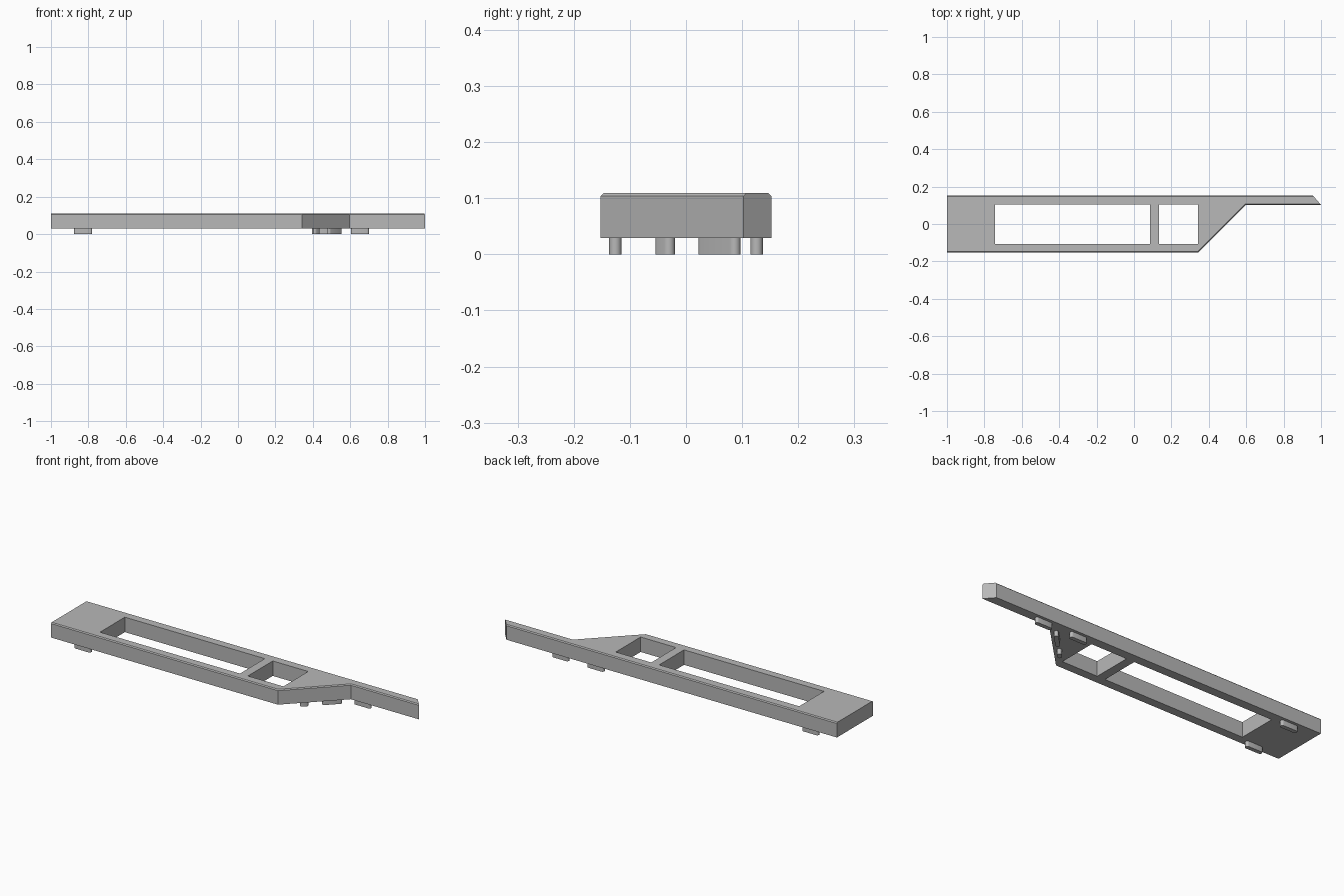
import bpy, bmesh, math

if "Cube" in bpy.data.objects:
    bpy.data.objects.remove(bpy.data.objects["Cube"])

FLOOR, TOP = 0.029, 0.109      # underside and top of the frame
HALF = 0.152                   # half depth of the frame
PEG_R = 0.011

grey = bpy.data.materials.new("plain_grey")
grey.use_nodes = True
colour = (0.48, 0.48, 0.48, 1)
grey.diffuse_color = colour
grey.node_tree.nodes["Principled BSDF"].inputs["Base Color"].default_value = colour


def prism(name, outline, z0, z1, chamfer=0.0):
    """Extrude a flat outline upward; optionally chamfer the top edges of its long sides."""
    bm = bmesh.new()
    base = bm.faces.new([bm.verts.new((x, y, z0)) for x, y in outline])
    grown = bmesh.ops.extrude_face_region(bm, geom=[base])["geom"]
    bmesh.ops.translate(bm, vec=(0, 0, z1 - z0),
                        verts=[g for g in grown if isinstance(g, bmesh.types.BMVert)])
    bmesh.ops.recalc_face_normals(bm, faces=bm.faces)
    if chamfer:
        rims = [e for e in bm.edges
                if all(v.co.z > z1 - 0.001 for v in e.verts) and e.calc_length() > 0.32]
        bmesh.ops.bevel(bm, geom=rims, offset=chamfer, segments=1, affect="EDGES")
    mesh = bpy.data.meshes.new(name)
    bm.to_mesh(mesh)
    bm.free()
    mesh.materials.append(grey)
    obj = bpy.data.objects.new(name, mesh)
    bpy.context.collection.objects.link(obj)
    return obj


def activate(obj):
    bpy.ops.object.select_all(action="DESELECT")
    obj.select_set(True)
    bpy.context.view_layer.objects.active = obj


# Frame slab with a slanted shoulder and a narrow rail
frame = prism("frame", [(-1, -HALF), (0.343, -HALF), (0.597, 0.102), (1, 0.102),
                        (0.957, HALF), (-1, HALF)], FLOOR, TOP, 0.005)

# Long and short window openings, separated by a cross bar
for x0, x1 in ((-0.743, 0.086), (0.133, 0.343)):
    cutter = prism("opening_cutter", [(x0, -0.106), (x1, -0.106), (x1, 0.104), (x0, 0.104)],
                   FLOOR - 0.1, TOP + 0.1)
    cutter.hide_render = True
    activate(frame)
    cut = frame.modifiers.new("opening", "BOOLEAN")
    cut.operation, cut.solver, cut.object = "DIFFERENCE", "EXACT", cutter
    bpy.ops.object.modifier_apply(modifier=cut.name)
    bpy.data.objects.remove(cutter)


def peg(name, x, y, length, angle=0.0):
    """Round-ended locating peg under the frame."""
    straight = length / 2 - PEG_R
    outline = []
    for side in (1, -1):
        for i in range(9):
            a = math.pi * (i / 8 - 0.5)
            u, v = side * (straight + PEG_R * math.cos(a)), side * PEG_R * math.sin(a)
            outline.append((x + u * math.cos(angle) - v * math.sin(angle),
                            y + u * math.sin(angle) + v * math.cos(angle)))
    obj = prism(name, outline, 0, FLOOR + 0.002)
    activate(obj)
    bpy.ops.object.shade_smooth_by_angle(angle=math.radians(35))


# Pegs along the rails
peg("front_end_peg", -0.828, -0.126, 0.097)
for label, x in (("end", -0.828), ("middle", 0.443), ("rail", 0.652)):
    peg("back_" + label + "_peg", x, 0.126, 0.097)

# Pegs along the slanted shoulder
peg("shoulder_short_peg", 0.418, -0.037, 0.04, math.pi / 4)
peg("shoulder_long_peg", 0.515, 0.060, 0.097, math.pi / 4)
